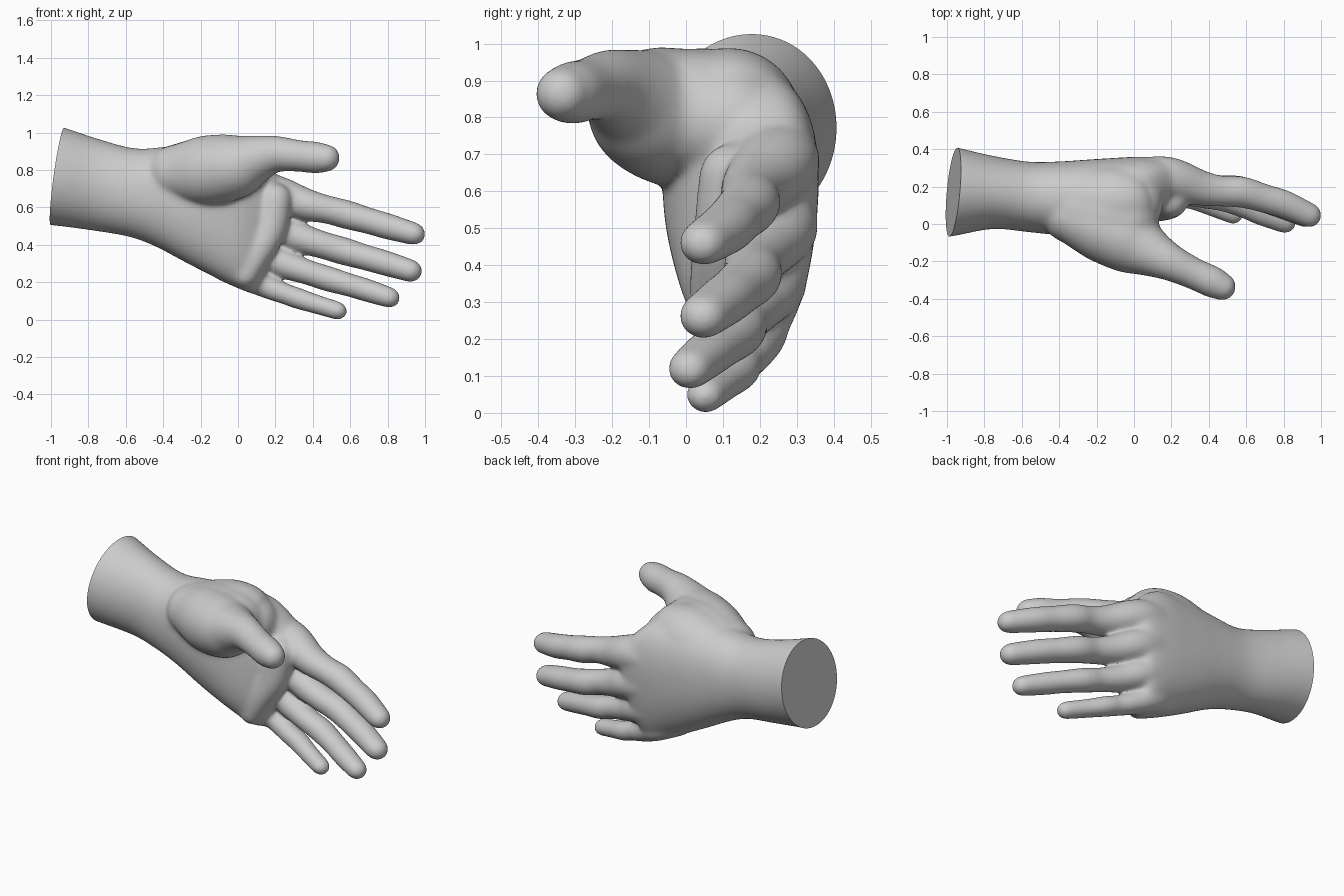
import bpy, bmesh, math
from mathutils import Vector

bm = bmesh.new()


def spline(keys, steps):
    """Catmull-Rom interpolation of number tuples."""
    out = []
    n = len(keys)
    for i in range(n - 1):
        p = [keys[max(0, min(n - 1, i + k))] for k in (-1, 0, 1, 2)]
        for s in range(steps):
            t = s / steps
            out.append(tuple(
                0.5 * (2 * b + (c - a) * t + (2 * a - 5 * b + 4 * c - d) * t * t
                       + (3 * b - a - 3 * c + d) * t ** 3)
                for a, b, c, d in zip(*p)))
    out.append(tuple(keys[-1]))
    return out


def loft(rings):
    """Closed skin over a list of equal-sized rings."""
    vs = [[bm.verts.new(p) for p in r] for r in rings]
    n = len(vs[0])
    for a, b in zip(vs, vs[1:]):
        for i in range(n):
            j = (i + 1) % n
            bm.faces.new((a[i], a[j], b[j], b[i]))
    bm.faces.new(vs[0][::-1])
    bm.faces.new(vs[-1])


def digit(keys, flat=1.0, grow=0.006, sides=24):
    """Round-ended tapered tube through (x, y, z, radius) keys."""
    pts = spline(keys, 6)
    P = [Vector(p[:3]) for p in pts]
    R = [p[3] + grow for p in pts]
    d0, d1 = (P[1] - P[0]).normalized(), (P[-1] - P[-2]).normalized()
    caps = [math.radians(a) for a in (15, 30, 45, 60, 75, 86)]
    spec = [(P[0] - d0 * R[0] * math.sin(a), R[0] * math.cos(a), d0) for a in reversed(caps)]
    for i in range(len(P)):
        t = (P[min(i + 1, len(P) - 1)] - P[max(i - 1, 0)]).normalized()
        spec.append((P[i], R[i], t))
    spec += [(P[-1] + d1 * R[-1] * math.sin(a), R[-1] * math.cos(a), d1) for a in caps]
    rings = []
    for c, r, t in spec:
        u = Vector((0, 1, 0)).cross(t).normalized()
        v = t.cross(u)
        rings.append([c + r * (u * flat * math.cos(2 * math.pi * k / sides)
                               + v * math.sin(2 * math.pi * k / sides)) for k in range(sides)])
    loft(rings)


# forearm and palm: bottom x,z, top x,z, y min, y max, y lean, squareness
sections = [
    (-1.12, 0.51, -1.06, 1.06, -0.08, 0.44, 0.00, 2.0),
    (-1.00, 0.505, -0.932, 1.028, -0.065, 0.413, 0.01, 2.0),
    (-0.77, 0.475, -0.74, 0.965, -0.027, 0.365, 0.00, 2.0),
    (-0.58, 0.442, -0.54, 0.915, -0.044, 0.333, 0.00, 2.1),
    (-0.44, 0.39, -0.34, 0.93, -0.06, 0.335, 0.00, 2.2),
    (-0.26, 0.295, -0.12, 0.94, -0.06, 0.348, 0.01, 2.3),
    (-0.06, 0.195, 0.06, 0.90, -0.02, 0.355, 0.03, 2.4),
    (0.06, 0.145, 0.19, 0.79, 0.04, 0.345, 0.04, 2.5),
    (0.11, 0.16, 0.25, 0.72, 0.08, 0.32, 0.03, 2.5),
    (0.13, 0.20, 0.29, 0.65, 0.11, 0.27, 0.02, 2.3),
]
rings = []
for bx, bz, tx, tz, y0, y1, lean, e in spline(sections, 5):
    ring = []
    for k in range(48):
        a = 2 * math.pi * k / 48
        c, s = math.cos(a), math.sin(a)
        h = math.copysign(abs(s) ** (2 / e), s)
        w = math.copysign(abs(c) ** (2 / e), c)
        f = (h + 1) / 2
        ring.append(Vector((bx + (tx - bx) * f, (y0 + y1) / 2 + w * (y1 - y0) / 2 + lean * h,
                            bz + (tz - bz) * f)))
    rings.append(ring)
loft(rings)

# index, middle, ring and little finger: knuckle, joints, tip
fingers = [
    [(0.00, 0.235, 0.70, 0.11), (0.18, 0.246, 0.675, 0.112), (0.36, 0.192, 0.616, 0.093),
     (0.48, 0.174, 0.588, 0.080), (0.58, 0.17, 0.562, 0.082), (0.70, 0.136, 0.528, 0.075),
     (0.80, 0.107, 0.499, 0.074), (0.937, 0.047, 0.460, 0.065)],
    [(-0.02, 0.235, 0.54, 0.10), (0.17, 0.25, 0.50, 0.105), (0.33, 0.205, 0.438, 0.088),
     (0.45, 0.182, 0.400, 0.078), (0.56, 0.178, 0.368, 0.079), (0.68, 0.14, 0.333, 0.073),
     (0.78, 0.105, 0.305, 0.072), (0.92, 0.047, 0.262, 0.065)],
    [(-0.04, 0.21, 0.40, 0.09), (0.12, 0.23, 0.35, 0.095), (0.26, 0.186, 0.292, 0.081),
     (0.38, 0.155, 0.251, 0.071), (0.48, 0.14, 0.219, 0.072), (0.60, 0.095, 0.184, 0.066),
     (0.68, 0.06, 0.16, 0.066), (0.808, 0.01, 0.119, 0.059)],
    [(-0.07, 0.165, 0.28, 0.08), (0.06, 0.195, 0.225, 0.08), (0.17, 0.175, 0.170, 0.066),
     (0.25, 0.15, 0.139, 0.060), (0.32, 0.137, 0.114, 0.060), (0.41, 0.10, 0.085, 0.055),
     (0.532, 0.052, 0.048, 0.052)],
]
for f in fingers:
    digit(f, flat=0.92, grow=0.003)
# padded ridge of the palm under the finger roots
digit([(0.20, 0.125, 0.64, 0.085), (0.17, 0.11, 0.48, 0.085), (0.10, 0.09, 0.35, 0.075),
       (0.04, 0.085, 0.24, 0.065)])
# thumb with the ball of the palm
digit([(-0.34, 0.045, 0.785, 0.143), (-0.18, -0.01, 0.795, 0.182), (-0.01, -0.098, 0.82, 0.168),
       (0.10, -0.158, 0.86, 0.124), (0.20, -0.208, 0.885, 0.094), (0.32, -0.265, 0.876, 0.08),
       (0.42, -0.31, 0.866, 0.08), (0.472, -0.335, 0.864, 0.069)])
# web between thumb and index finger
digit([(-0.32, 0.13, 0.76, 0.165), (-0.15, 0.12, 0.79, 0.188), (-0.04, 0.115, 0.80, 0.18),
       (0.0, 0.12, 0.785, 0.155)])
digit([(-0.30, 0.08, 0.78, 0.16), (-0.15, 0.05, 0.80, 0.182), (-0.04, 0.02, 0.81, 0.168)])

bmesh.ops.recalc_face_normals(bm, faces=bm.faces)
me = bpy.data.meshes.new("hand")
bm.to_mesh(me)
bm.free()
hand = bpy.data.objects.new("hand", me)
bpy.context.collection.objects.link(hand)
bpy.context.view_layer.objects.active = hand
hand.select_set(True)

# fuse the parts into one skin and soften the joins
rm = hand.modifiers.new("fuse", 'REMESH')
rm.mode = 'VOXEL'
rm.voxel_size = 0.0075
sm = hand.modifiers.new("soften", 'SMOOTH')
sm.factor = 0.5
sm.iterations = 70
for name in ("fuse", "soften"):
    bpy.ops.object.modifier_apply(modifier=name)

# flat, slightly tilted cut through the forearm
bm = bmesh.new()
bm.from_mesh(hand.data)
bmesh.ops.bisect_plane(bm, geom=bm.verts[:] + bm.edges[:] + bm.faces[:],
                       plane_co=(-0.966, 0.17, 0.766), plane_no=(-1, 0.085, 0.135),
                       clear_outer=True)
bmesh.ops.holes_fill(bm, edges=[e for e in bm.edges if e.is_boundary], sides=0)
bmesh.ops.recalc_face_normals(bm, faces=bm.faces)
bm.to_mesh(hand.data)
bm.free()
bpy.ops.object.shade_smooth_by_angle(angle=math.radians(40))
